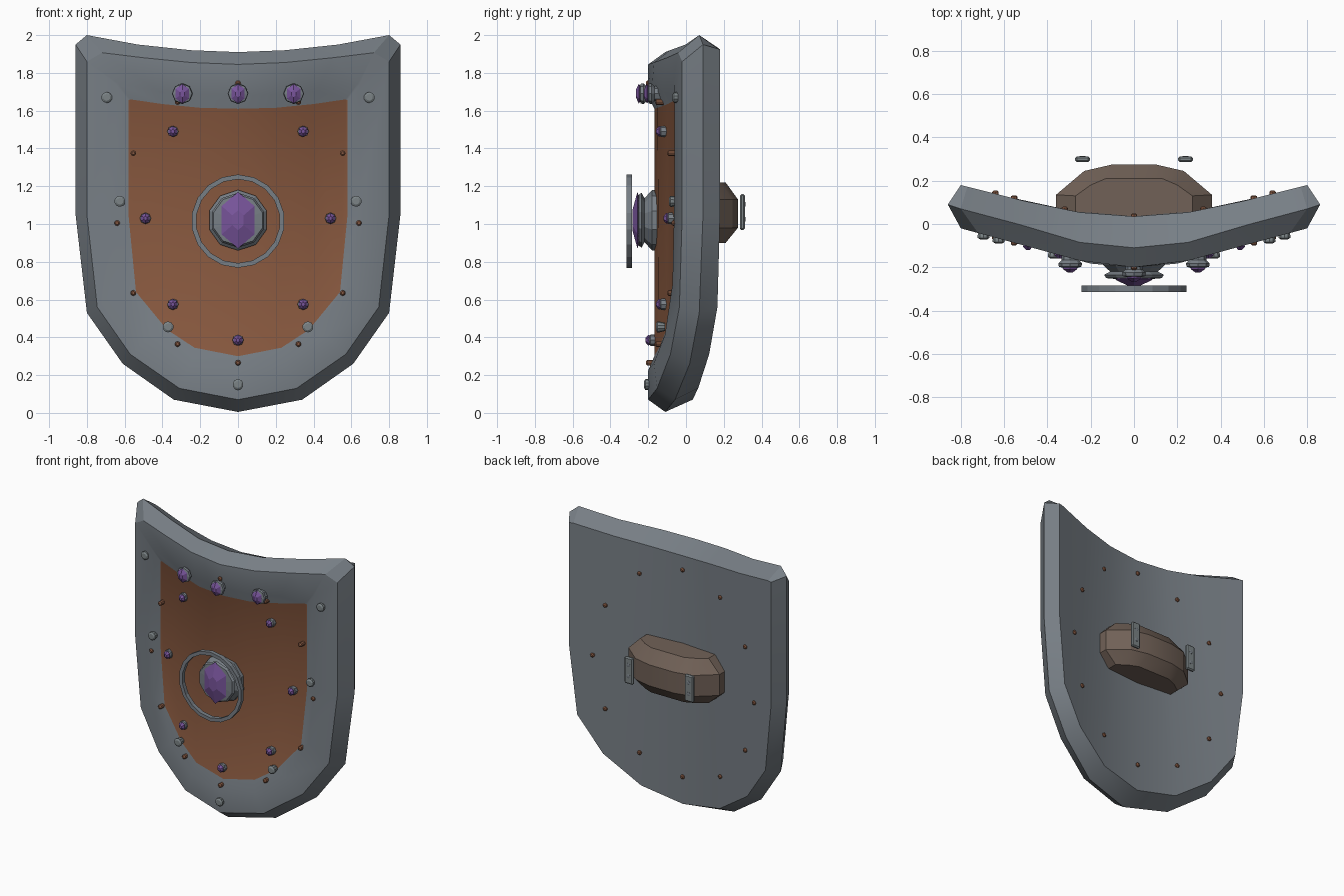
import bpy, bmesh, math

if "Cube" in bpy.data.objects:
    bpy.data.objects.remove(bpy.data.objects["Cube"])

def mat(name, r, g, b):
    m = bpy.data.materials.new(name)
    m.diffuse_color = (r, g, b, 1)
    m.use_nodes = True
    m.node_tree.nodes["Principled BSDF"].inputs["Base Color"].default_value = m.diffuse_color
    return m

STEEL = mat("steel", 0.185, 0.21, 0.235)
PANEL = mat("brown_panel", 0.25, 0.10, 0.05)
GEM = mat("purple_gem", 0.19, 0.09, 0.33)
LEATHER = mat("dull_leather", 0.165, 0.12, 0.095)
COPPER = mat("copper", 0.24, 0.10, 0.055)
LIGHT = mat("rivet_steel", 0.20, 0.23, 0.24)

def finish(name, bm, mats, smooth=None):
    bmesh.ops.recalc_face_normals(bm, faces=bm.faces)
    me = bpy.data.meshes.new(name)
    bm.to_mesh(me)
    bm.free()
    for m in mats:
        me.materials.append(m)
    ob = bpy.data.objects.new(name, me)
    bpy.context.collection.objects.link(ob)
    if smooth:
        bpy.ops.object.select_all(action='DESELECT')
        ob.select_set(True)
        bpy.context.view_layer.objects.active = ob
        bpy.ops.object.shade_smooth_by_angle(angle=math.radians(smooth))
    return ob

def curve(pts):
    # piecewise linear depth as a function of |x|
    def f(x):
        x = abs(x)
        for (a, ya), (b, yb) in zip(pts, pts[1:]):
            if x <= b:
                return ya + (yb - ya) * (x - a) / (b - a)
        return pts[-1][1]
    return f

front = curve([(0, -.2), (.2, -.183), (.8, -.02), (.86, 0)])
middle = curve([(0, -.11), (.2, -.10), (.5, -.01), (.8, .07), (.86, .09)])
back = curve([(0, .035), (.2, .045), (.4, .08), (.8, .18)])

# shield body: half loops from top centre round to bottom centre
outer = [(0, 1.91), (.25, 1.92), (.53, 1.95), (.8, 2), (.86, 1.95),
         (.86, 1.05), (.8, .53), (.61, .26), (.34, .07), (0, .005)]
ridge = [(0, 1.845), (.25, 1.855), (.5, 1.88), (.72, 1.907), (.8, 1.86),
         (.8, 1.05), (.745, .56), (.57, .31), (.31, .13), (0, .07)]
rear = ridge[:3] + [(.77, 1.925), (.8, 1.925)] + ridge[5:]
lip = [(0, 1.68), (.2, 1.685), (.42, 1.705), (.635, 1.745), (.645, 1.74),
       (.645, 1.1), (.61, .68), (.46, .41), (.25, .265), (0, .225)]
inner = [(0, 1.61), (.2, 1.615), (.4, 1.635), (.57, 1.66), (.58, 1.655),
         (.58, 1.05), (.54, .64), (.375, .44), (.23, .345), (0, .3)]

bm = bmesh.new()

def loop(half, depth, dy=0):
    full = half + [(-x, z) for x, z in half[8:0:-1]]
    return [bm.verts.new((x, depth(x) + dy, z)) for x, z in full]

def fill(r, index):
    for i in range(4):
        quad = (i, i + 1, 8 - i, 9 - i)
        for ids in (quad, [(18 - k) % 18 for k in quad]):
            bm.faces.new([r[k] for k in ids]).material_index = index

loops = [loop(rear, back), loop(outer, middle), loop(ridge, front),
         loop(lip, front), loop(inner, front, .032)]
for a, b in zip(loops, loops[1:]):
    for i in range(18):
        j = (i + 1) % 18
        bm.faces.new((a[i], a[j], b[j], b[i]))
fill(loops[0], 0)
fill(loops[-1], 1)
finish("shield_body", bm, [STEEL, PANEL], 30)

def lathe(name, spots, profile, n, material, sz=1.0, closed=False):
    # turned shape about y at each spot (x, y, z); profile is (y, radius)
    bm = bmesh.new()
    for cx, cy, cz in spots:
        rings = []
        for y, r in profile:
            rings.append([bm.verts.new((cx + r * math.sin(2 * math.pi * k / n), cy + y,
                                        cz + sz * r * math.cos(2 * math.pi * k / n)))
                          for k in range(n)])
        pairs = list(zip(rings, rings[1:]))
        if closed:
            pairs.append((rings[-1], rings[0]))
        else:
            bm.faces.new(rings[0])
            bm.faces.new(rings[-1])
        for a, b in pairs:
            for k in range(n):
                j = (k + 1) % n
                bm.faces.new((a[k], a[j], b[j], b[k]))
    return finish(name, bm, [material])

def both(pts):
    return [(s * x, z) for x, z in pts for s in ((1, -1) if x else (1,))]

def on_front(pts, dy=0):
    return [(x, front(x) + dy, z) for x, z in both(pts)]

# central boss, gem setting, gem and floating ring
C = [(0, 0, 1.02)]
lathe("boss", C, [(-.14, .16), (-.18, .16), (-.225, .11)], 10, STEEL)
lathe("boss_setting", C, [(-.2, .08), (-.235, .145), (-.25, .135), (-.255, .08)], 10, STEEL)
lathe("boss_gem", C, [(-.235, .05), (-.257, .1), (-.284, .035)], 6, GEM, 1.5)
lathe("boss_ring", [(0, 0, 1.015)], [(-.285, .222), (-.285, .247), (-.315, .247), (-.315, .222)],
      18, STEEL, closed=True)

# three gems along the top
top = on_front([(0, 1.69), (.295, 1.69)])
lathe("top_gem_setting", top, [(.04, .04), (-.01, .04), (-.025, .055), (-.04, .052), (-.045, .035)], 8, STEEL)
lathe("top_gem", top, [(-.03, .02), (-.05, .04), (-.066, .014)], 6, GEM, 1.3)

# small gems around the panel
small = on_front([(.345, 1.49), (.49, 1.03), (.345, .575), (0, .385)], .03)
lathe("small_gem_setting", small, [(.02, .03), (-.018, .03), (-.025, .022)], 8, STEEL)
lathe("small_gem", small, [(-.01, .02), (-.03, .026), (-.045, .01)], 6, GEM, 1.1)

# rim rivets
rivets = on_front([(.695, 1.67), (.625, 1.12), (.37, .455), (0, .15)])
lathe("rim_rivet", rivets, [(.025, .022), (-.006, .029), (-.015, .029), (-.022, .018)], 10, LIGHT)

# copper pins in an oval, going through to the back
pins = [(.64 * math.sin(k * math.pi / 6), 1.005 + .74 * math.cos(k * math.pi / 6)) for k in range(12)]
lathe("copper_pin_front", [(x, front(x), z) for x, z in pins],
      [(.035, .015), (-.005, .015), (-.012, .008)], 8, COPPER)
lathe("copper_pin_back", [(x, back(x), z) for x, z in pins],
      [(-.015, .015), (.008, .015), (.014, .008)], 8, COPPER)

# padded grip block on the back: stacked outlines from bottom to top
big = [(.36, .02), (.36, .135), (.23, .245), (.1, .275)]
tiny = [(.27, .02), (.27, .13), (.2, .18), (.13, .21)]
bm = bmesh.new()
rows = []
for pts, z in ((tiny, .9), (big, .98), (big, 1.13), (tiny, 1.22)):
    rows.append([bm.verts.new((x, y, z)) for x, y in pts + [(-x, y) for x, y in pts[::-1]]])
bm.faces.new(rows[0])
bm.faces.new(rows[-1])
for a, b in zip(rows, rows[1:]):
    for i in range(8):
        j = (i + 1) % 8
        bm.faces.new((a[i], a[j], b[j], b[i]))
finish("back_grip", bm, [LEATHER], 25)

# buckles behind the grip
for side in (1, -1):
    bm = bmesh.new()
    bmesh.ops.create_cube(bm, size=1)
    for v in bm.verts:
        v.co = (side * .238 + v.co.x * .068, .299 + v.co.y * .026, 1.063 + v.co.z * .19)
    bmesh.ops.bevel(bm, geom=bm.edges[:], offset=.008, segments=1, affect='EDGES')
    finish("buckle", bm, [LIGHT])
lathe("buckle_stud", [(s * .238, .305, z) for s in (1, -1) for z in (1.025, 1.105)],
      [(0, .014), (.008, .014), (.01, .008)], 8, STEEL)
